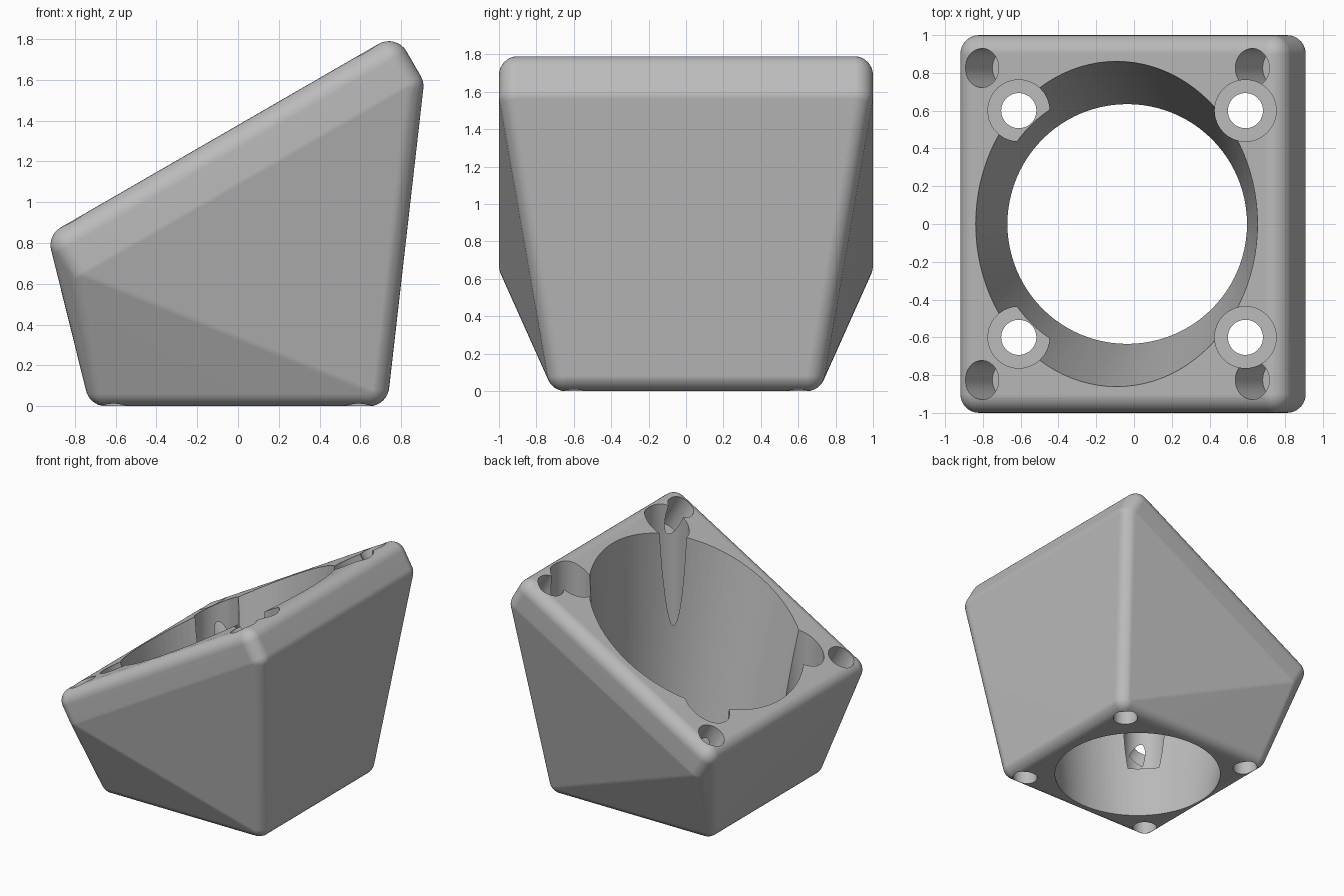
import bpy
import bmesh
from math import radians
from mathutils import Matrix, Vector

if "Cube" in bpy.data.objects:
    bpy.data.objects.remove(bpy.data.objects["Cube"], do_unlink=True)

TILT = Matrix.Rotation(radians(-30), 4, 'Y')
PLATE = Matrix.Translation((-0.04, 0, 1.24)) @ TILT   # frame of the sloping top
ROUND = 0.1
CORNERS = [(x, y) for x in (-1, 1) for y in (-1, 1)]

grey = bpy.data.materials.new("plain grey")
grey.use_nodes = True
colour = (0.5, 0.5, 0.5, 1)
grey.diffuse_color = colour
grey.node_tree.nodes["Principled BSDF"].inputs["Base Color"].default_value = colour


def make_object(name, bm):
    bmesh.ops.recalc_face_normals(bm, faces=bm.faces)
    mesh = bpy.data.meshes.new(name)
    bm.to_mesh(mesh)
    bm.free()
    mesh.materials.append(grey)
    obj = bpy.data.objects.new(name, mesh)
    bpy.context.collection.objects.link(obj)
    return obj


def hull(bm):
    """Wrap all points in a convex skin and merge its flat areas."""
    cloud = [v.co.copy() for v in bm.verts]
    bm.clear()
    for co in cloud:
        bm.verts.new(co)
    result = bmesh.ops.convex_hull(bm, input=bm.verts)
    spare = {g for g in result["geom_interior"] if isinstance(g, bmesh.types.BMVert)}
    bmesh.ops.delete(bm, geom=list(spare), context='VERTS')
    bmesh.ops.dissolve_limit(bm, angle_limit=radians(0.3), verts=bm.verts, edges=bm.edges)


def drill(name, radius, low, high, places):
    """Row of cylinders from low to high along z of each place."""
    bm = bmesh.new()
    for place in places:
        middle = Matrix.Translation((0, 0, (low + high) / 2))
        bmesh.ops.create_cone(bm, cap_ends=True, segments=48, radius1=radius,
                              radius2=radius, depth=high - low, matrix=place @ middle)
    return make_object(name, bm)


# Body: rounded foot and tilted rounded plate wrapped together
bm = bmesh.new()
for x, y in CORNERS:
    spots = [Matrix.Translation((x * 0.645 - 0.003, y * 0.645, ROUND))]
    spots += [PLATE @ Matrix.Translation((x * 0.9, y * 0.9, z)) for z in (0, -0.14)]
    for spot in spots:
        bmesh.ops.create_uvsphere(bm, u_segments=32, v_segments=16, radius=ROUND, matrix=spot)
hull(bm)
body = make_object("stand_body", bm)

# Large flared opening: small round at the foot, wide round on the slope
bm = bmesh.new()
bmesh.ops.create_circle(bm, segments=96, radius=0.633,
                        matrix=Matrix.Translation((-0.035, 0, -0.01)))
bmesh.ops.create_circle(bm, segments=96, radius=0.862,
                        matrix=PLATE @ Matrix.Translation((0, 0, ROUND + 0.005)))
hull(bm)
cutters = [make_object("opening_cutter", bm)]

# Upright screw holes with wide recesses, and blind holes square to the slope
upright = [Matrix.Translation((x * 0.6 - 0.01, y * 0.6, 0)) for x, y in CORNERS]
square = [PLATE @ Matrix.Translation((x * 0.826, y * 0.826, ROUND)) for x, y in CORNERS]
cutters.append(drill("recess_cutter", 0.163, 0.47, 2.2, upright))
cutters.append(drill("screw_cutter", 0.093, -0.1, 0.6, upright))
cutters.append(drill("blind_hole_cutter", 0.103, -0.29, 0.2, square))

bpy.ops.object.select_all(action='DESELECT')
bpy.context.view_layer.objects.active = body
body.select_set(True)
for cutter in cutters:
    cutter.hide_render = True
    cut = body.modifiers.new(cutter.name, 'BOOLEAN')
    cut.operation = 'DIFFERENCE'
    cut.solver = 'EXACT'
    cut.object = cutter
    bpy.ops.object.modifier_apply(modifier=cut.name)
    bpy.data.objects.remove(cutter, do_unlink=True)

# Smooth rounded edges, crisp hole rims
bpy.ops.object.shade_smooth_by_angle(angle=radians(25))
weighted = body.modifiers.new("even shading", 'WEIGHTED_NORMAL')
weighted.keep_sharp = True
